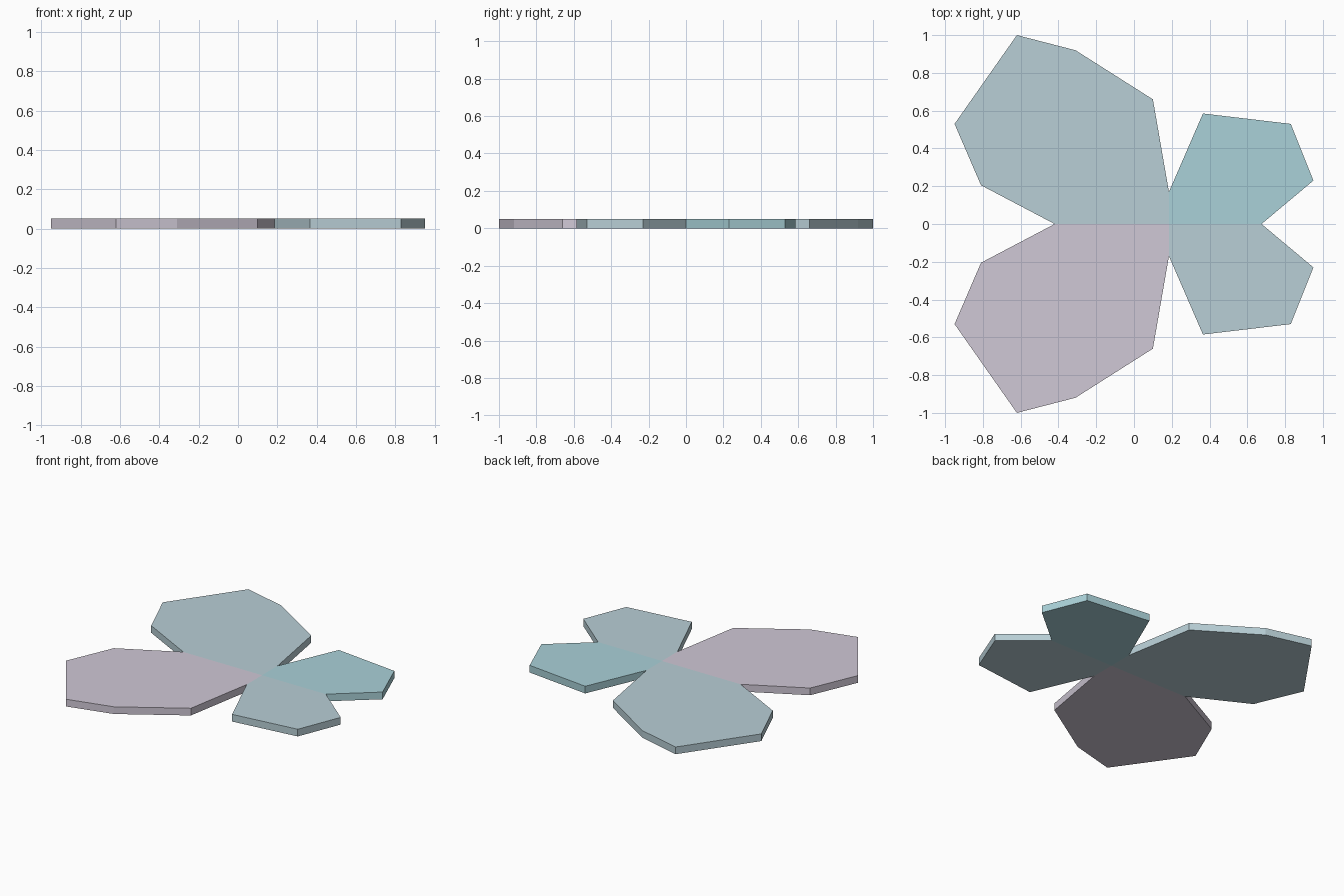
import bpy, bmesh

if "Cube" in bpy.data.objects:
    bpy.data.objects.remove(bpy.data.objects["Cube"])

THICK = 0.05
# outlines of one side, from the body seam outwards
FORE = [(0.185, 0), (0.185, 0.17), (0.10, 0.66), (-0.31, 0.92), (-0.62, 1.0),
        (-0.95, 0.53), (-0.81, 0.205), (-0.42, 0)]
HIND = [(0.185, 0), (0.675, 0), (0.95, 0.23), (0.83, 0.53), (0.365, 0.585), (0.185, 0.17)]


def material(name, rgb):
    m = bpy.data.materials.new(name)
    m.diffuse_color = (*rgb, 1)
    m.use_nodes = True
    m.node_tree.nodes["Principled BSDF"].inputs["Base Color"].default_value = m.diffuse_color
    return m


def wing_pair(name, side, mats):
    """Fore and hind wing as one flat slab sharing the root edge."""
    bm = bmesh.new()
    verts = {}
    for i, outline in enumerate((FORE, HIND)):
        loop = []
        for p in outline:
            if p not in verts:
                verts[p] = bm.verts.new((p[0], side * p[1], 0))
            loop.append(verts[p])
        bm.faces.new(loop).material_index = i
    bmesh.ops.recalc_face_normals(bm, faces=bm.faces)
    res = bmesh.ops.extrude_face_region(bm, geom=bm.faces[:], use_keep_orig=True)
    top = [g for g in res["geom"] if isinstance(g, bmesh.types.BMVert)]
    bmesh.ops.translate(bm, verts=top, vec=(0, 0, THICK))
    bmesh.ops.recalc_face_normals(bm, faces=bm.faces)
    mesh = bpy.data.meshes.new(name)
    bm.to_mesh(mesh)
    bm.free()
    for m in mats:
        mesh.materials.append(m)
    bpy.context.collection.objects.link(bpy.data.objects.new(name, mesh))


teal = material("teal", (0.40, 0.64, 0.69))
pale_teal = material("pale_teal", (0.48, 0.62, 0.67))
mauve = material("mauve", (0.63, 0.58, 0.67))

# left and right wing pairs meeting on the body seam
wing_pair("left_wings", 1, (pale_teal, teal))
wing_pair("right_wings", -1, (mauve, pale_teal))
